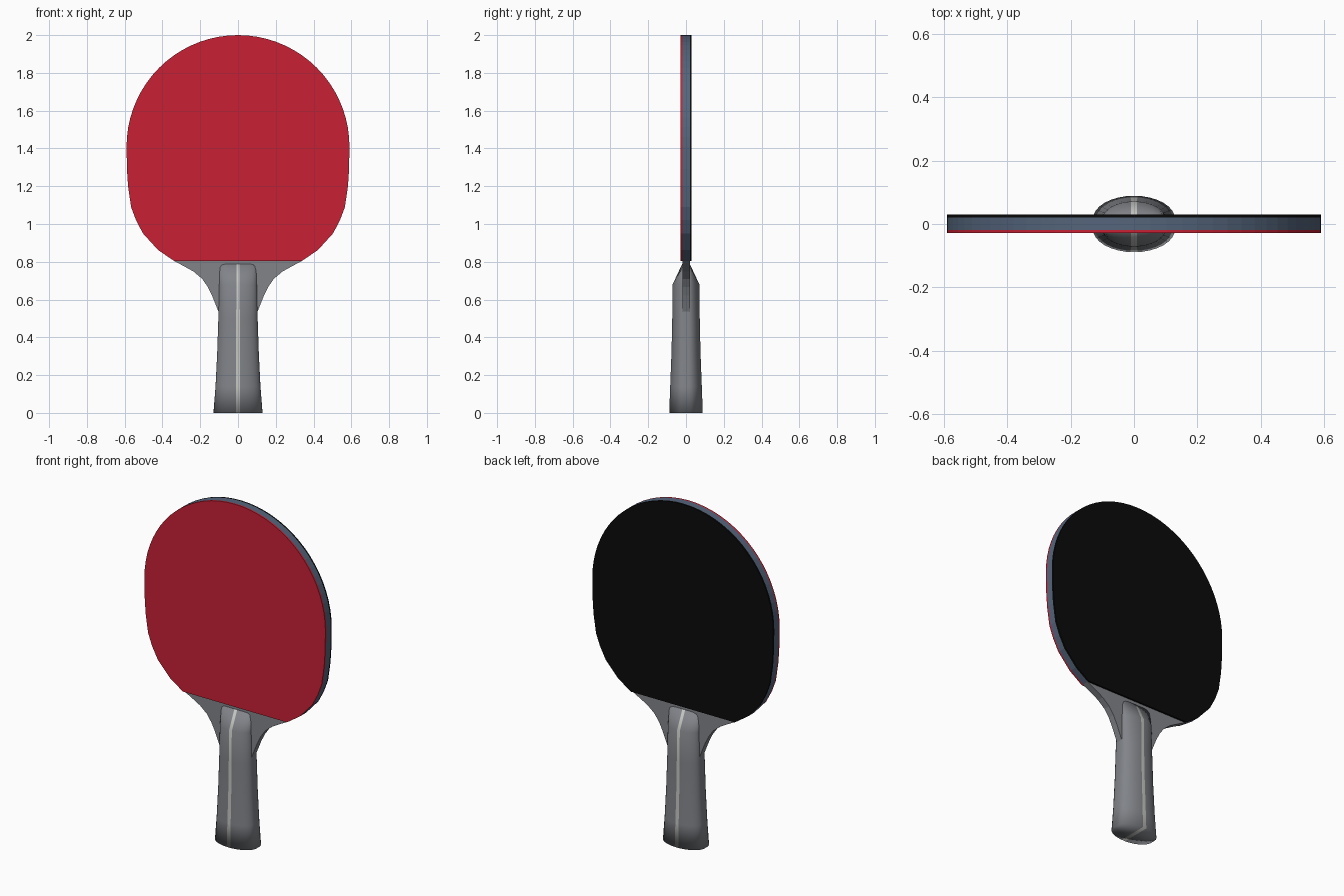
import bpy, bmesh, math

if "Cube" in bpy.data.objects:
    bpy.data.objects.remove(bpy.data.objects["Cube"])


def material(name, rgb):
    m = bpy.data.materials.new(name)
    m.diffuse_color = (*rgb, 1)
    m.use_nodes = True
    m.node_tree.nodes["Principled BSDF"].inputs["Base Color"].default_value = m.diffuse_color
    return m


RED = material("red_rubber", (0.58, 0.015, 0.035))
BLACK = material("black_rubber", (0.003, 0.003, 0.003))
EDGE = material("edge_tape", (0.09, 0.13, 0.2))
STRIPE = material("pale_stripe", (0.55, 0.56, 0.53))
GREY = material("plain_grey", (0.22, 0.23, 0.25))


def finish(bm, name, mats):
    bmesh.ops.recalc_face_normals(bm, faces=bm.faces)
    me = bpy.data.meshes.new(name)
    bm.to_mesh(me)
    bm.free()
    for m in mats:
        me.materials.append(m)
    ob = bpy.data.objects.new(name, me)
    bpy.context.collection.objects.link(ob)
    return ob


def slab(name, half, y0, y1, mats, tape_above=None):
    """Extrude a mirrored half outline (top to bottom) between two depths."""
    pts = half + [(-x, z) for x, z in reversed(half) if x > 1e-6]
    bm = bmesh.new()
    f = bm.faces.new([bm.verts.new((x, y0, z)) for x, z in pts])
    ext = bmesh.ops.extrude_face_region(bm, geom=[f])
    for v in ext["geom"]:
        if isinstance(v, bmesh.types.BMVert):
            v.co.y = y1
    bm.normal_update()
    if tape_above is not None:
        for f in bm.faces:
            if abs(f.normal.y) < 0.5 and f.calc_center_median().z > tape_above:
                f.material_index = 1
    return finish(bm, name, mats)


# Head outline: round crown, nearly straight sides, tapered shoulders
N = 18
head = [(0.59 * math.sin(math.pi / 2 * i / N), 1.41 + 0.59 * math.cos(math.pi / 2 * i / N))
        for i in range(N + 1)]
head += [(0.588, 1.29), (0.582, 1.2), (0.566, 1.09), (0.54, 1.02),
         (0.503, 0.95), (0.423, 0.862), (0.339, 0.805)]
# Neck flare that blends into the handle
neck = [(0.28, 0.773), (0.235, 0.748), (0.19, 0.71), (0.16, 0.667),
        (0.138, 0.622), (0.118, 0.573), (0.103, 0.535)]

# Blade core and the two rubber sheets
slab("blade_core", head + neck, -0.019, 0.02, [GREY, EDGE], 0.805)
slab("front_rubber", head, -0.029, -0.019, [RED])
slab("back_rubber", head, 0.02, 0.03, [BLACK])

# Handle: oval rings (height, half width, half depth)
rings = [(0, 0.13, 0.089), (0.14, 0.119, 0.084), (0.32, 0.11, 0.077),
         (0.5, 0.104, 0.073), (0.68, 0.1, 0.071), (0.787, 0.097, 0.021)]
# columns across the front; the middle pair bounds the stripe
us = [math.cos(math.pi * i / 16) for i in range(8)]
us = us + [0.09] + [-0.09] + [-u for u in reversed(us)]
K = len(us)
FLAT = 0.015
bm = bmesh.new()
loops = []
for z, w, d in rings:
    def depth(u):
        return FLAT + (d - FLAT) * math.sqrt(max(0, 1 - u * u))
    front = [bm.verts.new((w * u, -depth(u), z)) for u in us]
    back = [bm.verts.new((w * u, depth(u), z)) for u in reversed(us)]
    loops.append(front + back)
mid = K // 2 - 1
for a, b in zip(loops, loops[1:]):
    for i in range(2 * K):
        j = (i + 1) % (2 * K)
        f = bm.faces.new((a[i], a[j], b[j], b[i]))
        f.material_index = int(i in (mid, mid + K))
# Butt and top caps, with the stripe running across the butt
for loop in (loops[0], loops[-1]):
    for i in range(K - 1):
        f = bm.faces.new((loop[i], loop[i + 1], loop[2 * K - 2 - i], loop[2 * K - 1 - i]))
        f.material_index = int(i == mid)
for f in bm.faces:
    f.smooth = True
finish(bm, "handle", [GREY, STRIPE])
